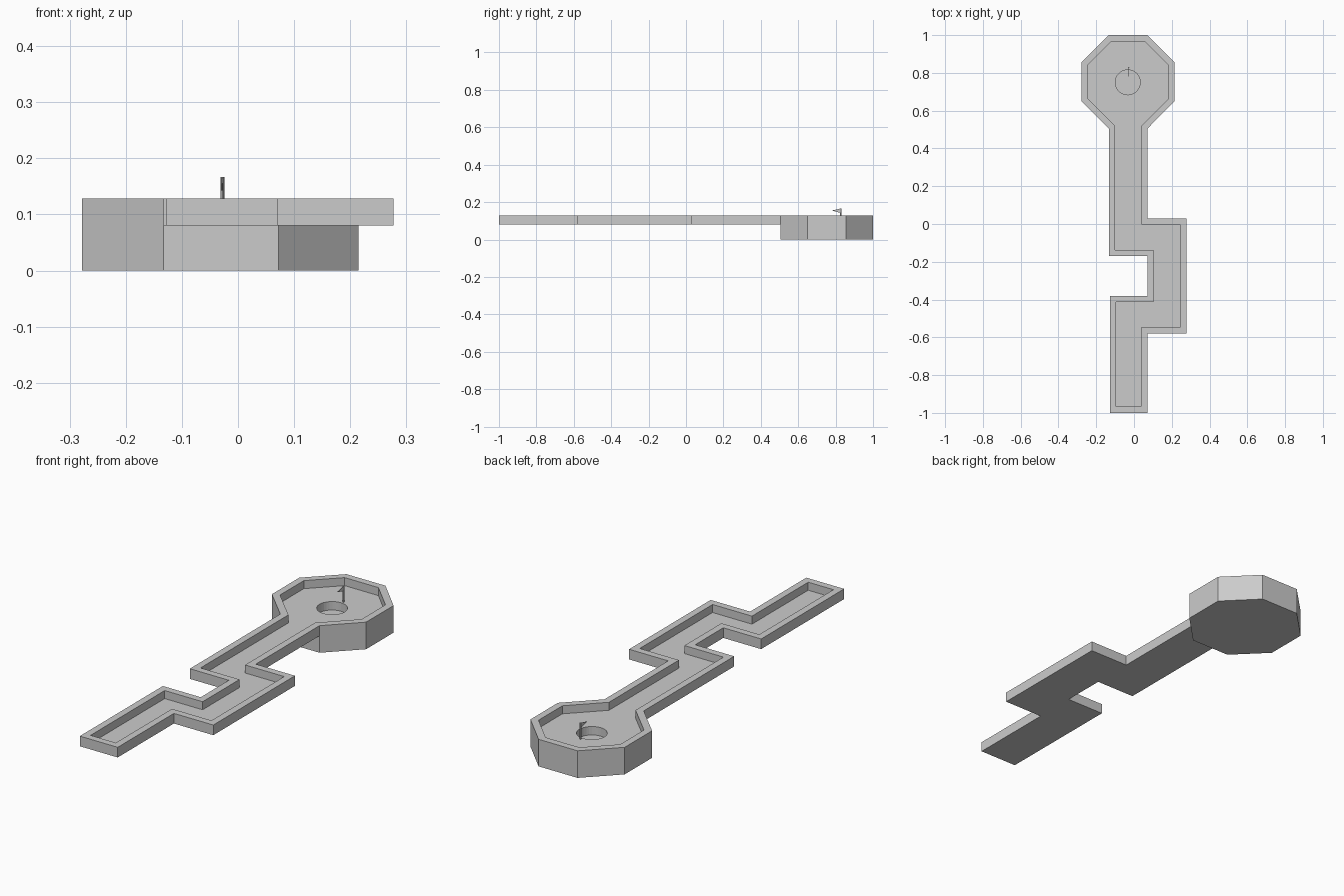
import bpy, bmesh
from mathutils import Vector

if "Cube" in bpy.data.objects:
    bpy.data.objects.remove(bpy.data.objects["Cube"])

RIM, FLOOR, UNDER, WALL = 0.128, 0.09, 0.08, 0.033
HOLE = (-0.033, 0.75)

# Plan outline, counter-clockwise: octagonal green first, then the zigzag lane
green = [(0.072, 0.506), (0.215, 0.65), (0.215, 0.855), (0.071, 1.0),
         (-0.133, 1.0), (-0.278, 0.855), (-0.278, 0.65), (-0.133, 0.506)]
lane = [(-0.133, -0.17), (0.071, -0.17), (0.071, -0.38), (-0.127, -0.38),
        (-0.127, -1.0), (0.071, -1.0), (0.071, -0.58), (0.277, -0.58),
        (0.277, 0.03), (0.072, 0.03)]
outer = [Vector(p) for p in green + lane]
N, G = len(outer), len(green)


def inset(pts, d):
    """Mitred inward offset of a counter-clockwise outline."""
    out = []
    for i, p in enumerate(pts):
        a = (p - pts[i - 1]).normalized()
        b = (pts[(i + 1) % len(pts)] - p).normalized()
        na, nb = Vector((-a.y, a.x)), Vector((-b.y, b.x))
        out.append(p + (na + nb) * d / (1 + na.dot(nb)))
    return out


def new_object(name, bm):
    bmesh.ops.recalc_face_normals(bm, faces=bm.faces)
    mesh = bpy.data.meshes.new(name)
    bm.to_mesh(mesh)
    bm.free()
    ob = bpy.data.objects.new(name, mesh)
    bpy.context.collection.objects.link(ob)
    return ob


def loft(bm, low, high):
    for i in range(len(low)):
        j = (i + 1) % len(low)
        bm.faces.new((low[i], low[j], high[j], high[i]))


# Course: walled tray with a deep block under the octagonal green
bm = bmesh.new()
ring = lambda pts, z: [bm.verts.new((p.x, p.y, z)) for p in pts]
inner = inset(outer, WALL)
under, rim = ring(outer, UNDER), ring(outer, RIM)
rim_in, floor = ring(inner, RIM), ring(inner, FLOOR)
base = ring(outer[:G], 0)
loft(bm, under, rim)
loft(bm, rim, rim_in)
loft(bm, rim_in, floor)
bm.faces.new(floor)
bm.faces.new([under[0]] + under[G - 1:])
loft(bm, base, under[:G])
bm.faces.new(base)
course = new_object("course", bm)

# Cup hole cut into the green
bpy.ops.mesh.primitive_cylinder_add(vertices=32, radius=0.066, depth=0.1,
                                    location=(*HOLE, 0.05 + 0.05))
cutter = bpy.context.object
cutter.name = "cup_cutter"
cutter.hide_render = True
mod = course.modifiers.new("cup", 'BOOLEAN')
mod.operation, mod.solver, mod.object = 'DIFFERENCE', 'EXACT', cutter
bpy.context.view_layer.objects.active = course
bpy.ops.object.modifier_apply(modifier=mod.name)
bpy.data.objects.remove(cutter)

# Flag pole
PX, PY, TOP = -0.028, 0.828, 0.167
bpy.ops.mesh.primitive_cylinder_add(vertices=8, radius=0.0035, depth=TOP - FLOOR + 0.002,
                                    location=(PX, PY, (TOP + FLOOR - 0.002) / 2))
bpy.context.object.name = "flag_pole"

# Triangular pennant
bm = bmesh.new()
shape = [(PY, 0.142), (PY, 0.166), (PY - 0.048, 0.155)]
sides = [[bm.verts.new((PX + s, y, z)) for y, z in shape] for s in (-0.001, 0.001)]
loft(bm, *sides)
for s in sides:
    bm.faces.new(s)
new_object("pennant", bm)
